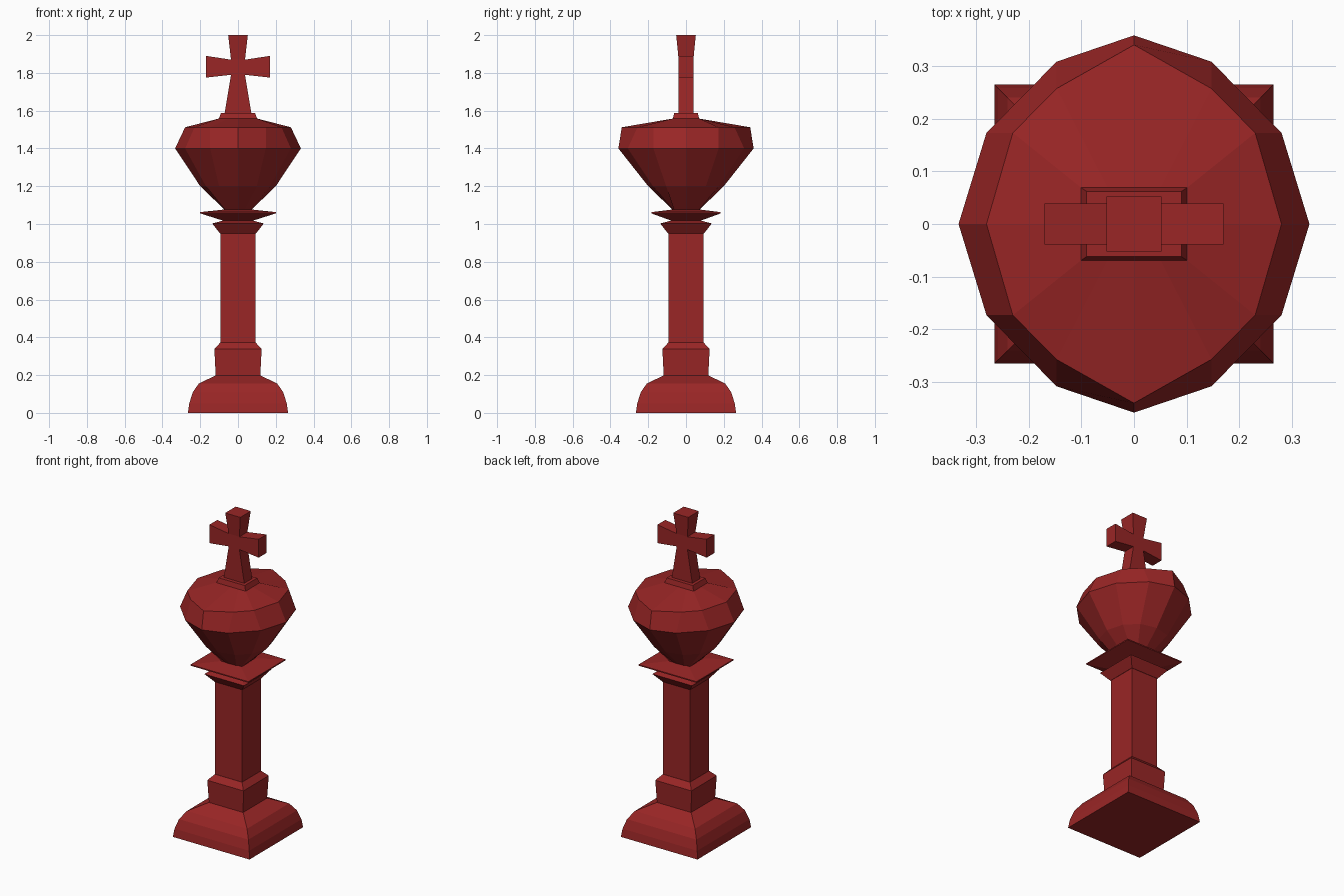
import bpy, bmesh

if "Cube" in bpy.data.objects:
    bpy.data.objects.remove(bpy.data.objects["Cube"])

red = bpy.data.materials.new("dark red")
red.diffuse_color = (0.32, 0.019, 0.019, 1)
red.use_nodes = True
red.node_tree.nodes["Principled BSDF"].inputs["Base Color"].default_value = red.diffuse_color


def finish(name, bm):
    bmesh.ops.recalc_face_normals(bm, faces=bm.faces)
    me = bpy.data.meshes.new(name)
    bm.to_mesh(me)
    bm.free()
    me.materials.append(red)
    ob = bpy.data.objects.new(name, me)
    bpy.context.collection.objects.link(ob)
    return ob


def loft(name, rings):
    """Skin a stack of closed rings and cap both ends."""
    bm = bmesh.new()
    loops = [[bm.verts.new(p) for p in r] for r in rings]
    n = len(loops[0])
    for a, b in zip(loops, loops[1:]):
        for i in range(n):
            j = (i + 1) % n
            bm.faces.new((a[i], a[j], b[j], b[i]))
    bm.faces.new(loops[0][::-1])
    bm.faces.new(loops[-1])
    return finish(name, bm)


def rect(hx, hy, z):
    return [(-hx, -hy, z), (hx, -hy, z), (hx, hy, z), (-hx, hy, z)]


def square_loft(name, profile):
    return loft(name, [rect(h, h, z) for h, z in profile])


def mirror12(quarter, z):
    """Four points from +x to +y, mirrored to a closed ring of twelve."""
    right = [(x, -y) for x, y in quarter[:0:-1]] + quarter
    left = [(-x, y) for x, y in right[-2:0:-1]]
    return [(x, y, z) for x, y in right + left]


def rect12(hx, hy, z):
    return mirror12([(hx, 0), (hx, hy), (hx * 0.5, hy), (0, hy)], z)


# square stepped foot and column
square_loft("base", [(0.265, 0), (0.258, 0.05), (0.24, 0.108),
                     (0.208, 0.155), (0.115, 0.2)])
square_loft("lower_collar", [(0.118, 0.195), (0.125, 0.338), (0.094, 0.372)])
square_loft("shaft", [(0.093, 0.37), (0.093, 0.955)])
square_loft("capital", [(0.095, 0.95), (0.137, 1.003), (0.07, 1.02)])
loft("flange", [rect(0.07, 0.07, 1.015), rect(0.2, 0.183, 1.056),
                rect(0.2, 0.183, 1.063), rect(0.07, 0.07, 1.077)])

# twelve-sided faceted head, blending to squares at both ends
loft("head", [
    rect12(0.06, 0.06, 1.065),
    mirror12([(0.2, 0), (0.17, 0.105), (0.1, 0.175), (0, 0.2)], 1.2),
    mirror12([(0.333, 0), (0.28, 0.173), (0.147, 0.308), (0, 0.358)], 1.4),
    mirror12([(0.28, 0), (0.23, 0.173), (0.147, 0.257), (0, 0.34)], 1.512),
    rect12(0.102, 0.07, 1.558),
])
loft("cross_foot", [rect(0.102, 0.07, 1.555), rect(0.09, 0.062, 1.588)])

# flared cross: half outline mirrored, extruded, top end thickened
half = [(0.072, 1.58), (0.037, 1.79), (0.17, 1.775), (0.17, 1.89),
        (0.037, 1.87), (0.052, 2.0)]
outline = half + [(-x, z) for x, z in half[::-1]]
bm = bmesh.new()
face = bm.faces.new([bm.verts.new((x, -0.039, z)) for x, z in outline])
ext = bmesh.ops.extrude_face_region(bm, geom=[face], use_keep_orig=True)
for v in ext["geom"]:
    if isinstance(v, bmesh.types.BMVert):
        v.co.y = 0.039
for v in bm.verts:
    if v.co.z > 1.95:
        v.co.y *= 1.33
bmesh.ops.triangulate(bm, faces=[f for f in bm.faces if len(f.verts) > 4])
finish("cross", bm)
